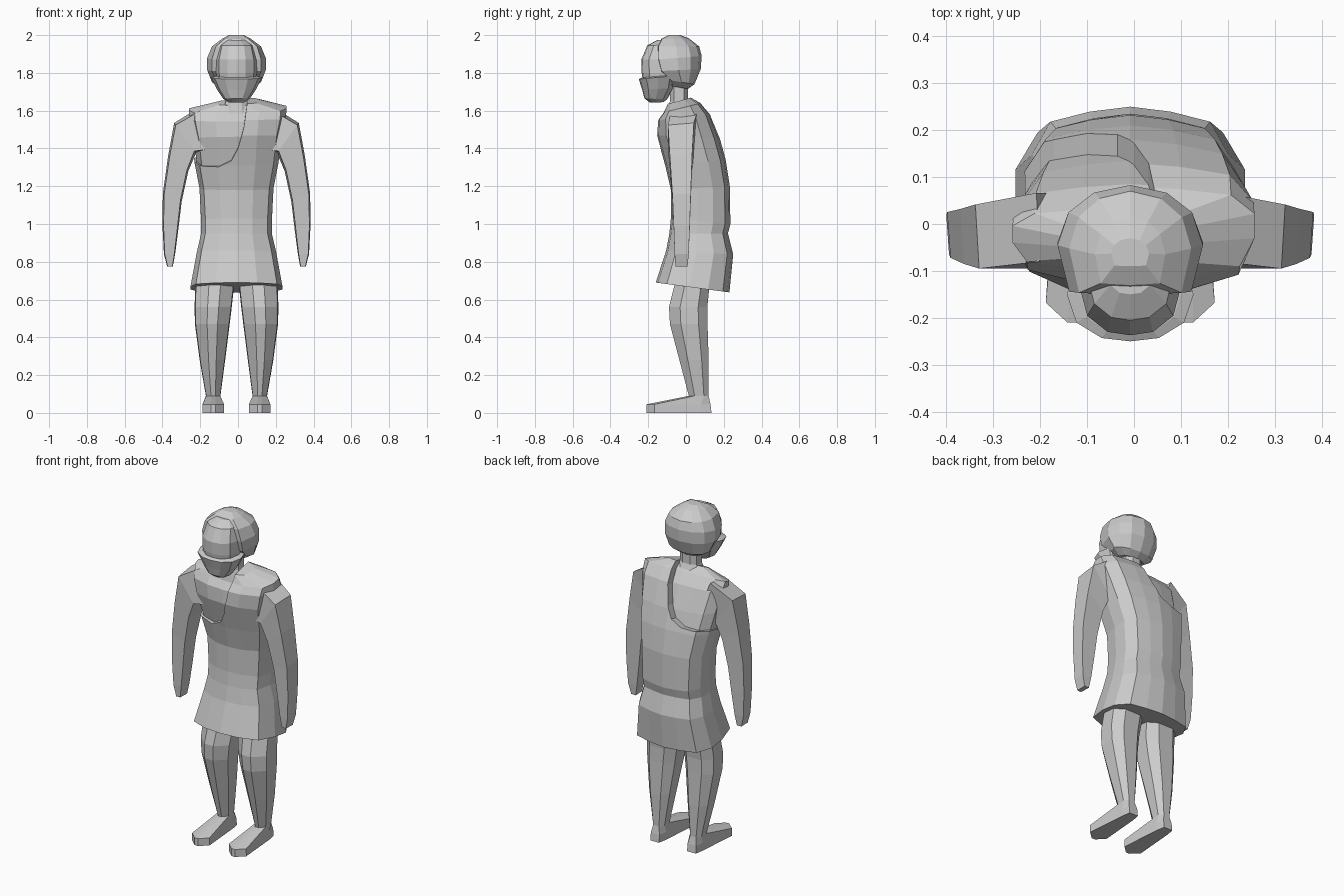
import bpy, bmesh

default = bpy.data.objects.get("Cube")
if default:
    bpy.data.objects.remove(default, do_unlink=True)

grey = bpy.data.materials.new("plain grey")
grey.use_nodes = True
grey.diffuse_color = (0.6, 0.6, 0.6, 1)
grey.node_tree.nodes["Principled BSDF"].inputs["Base Color"].default_value = (0.6, 0.6, 0.6, 1)

MID = -0.008  # centre line of the figure


def mirrored(half):
    """Close a half outline, listed from front to back, across the centre."""
    return half + [(-u, v) for u, v in reversed(half) if u > 0]


TORSO = mirrored([(0, -1), (.45, -.94), (.88, -.7), (1, -.1), (1, .42), (.81, .82), (.41, .94), (0, 1)])
ROUND = mirrored([(0, -1), (.45, -.93), (.85, -.6), (1, 0), (.85, .65), (.45, .93), (0, 1)])
HAIR = mirrored([(0, -1), (.4, -.98), (.84, -.95), (1, -.1), (.85, .5), (.5, .86), (0, 1)])
OCTAGON = mirrored([(.45, -1), (1, -.55), (1, .55), (.45, 1)])
LEG = mirrored([(.3, -1), (.96, -.42), (1, .52), (.5, 1)])
FOOT = mirrored([(.2, -1), (1, -.75), (.65, .7), (.5, 1)])
ARM = mirrored([(.86, -1), (1, .95)])


def make_object(name, bm):
    bmesh.ops.recalc_face_normals(bm, faces=bm.faces)
    mesh = bpy.data.meshes.new(name)
    bm.to_mesh(mesh)
    bm.free()
    mesh.materials.append(grey)
    obj = bpy.data.objects.new(name, mesh)
    bpy.context.collection.objects.link(obj)
    return obj


def loft(name, shapes, rings, side=1):
    """Skin rings of (x0, x1, y0, y1, z, rise over x, rise over y)."""
    bm = bmesh.new()
    loops = []
    if not isinstance(shapes[0], list):
        shapes = [shapes] * len(rings)
    for shape, (x0, x1, y0, y1, z, dx, dy) in zip(shapes, rings):
        loops.append([bm.verts.new((MID + side * ((x0 + x1) / 2 + u * (x1 - x0) / 2),
                                    (y0 + y1) / 2 + v * (y1 - y0) / 2,
                                    z + u * dx + v * dy)) for u, v in shape])
    for a, b in zip(loops, loops[1:]):
        n = len(a)
        for i in range(n):
            j = (i + 1) % n
            bm.faces.new((a[i], a[j], b[j], b[i]))
    bm.faces.new(loops[0])
    bm.faces.new(loops[-1])
    return make_object(name, bm)


def upright(name, shape, rows):
    """Symmetric loft from rows of (half width, front, back, front z, back z)."""
    return loft(name, shape, [(-w, w, f, b, (zf + zb) / 2, 0, (zb - zf) / 2)
                              for w, f, b, zf, zb in rows])


# Tunic and the body beneath it
tunic_rows = [
    (.244, -.16, .23, .69, .638),
    (.21, -.105, .25, .86, .84),
    (.187, -.088, .222, .95, .95),
    (.187, -.08, .235, 1.03, 1.0),
    (.196, -.08, .232, 1.18, 1.2),
    (.222, -.11, .21, 1.31, 1.34),
    (.242, -.155, .18, 1.47, 1.45),
    (.262, -.15, .13, 1.55, 1.58),
    (.265, -.12, .08, 1.59, 1.64),
    (.12, -.1, .03, 1.635, 1.67),
]
tunic = upright("tunic", TORSO, tunic_rows)
upright("bare_torso", TORSO, [(w - .014, f + .02, b - .045, zf - .008, zb - .015)
                              for w, f, b, zf, zb in tunic_rows[4:]])

# Cut the slanting neckline, higher at the back, so that one shoulder is bare
neckline = [(.05, 1.8), (.05, 1.56), (.03, 1.43), (0, 1.32), (-.035, 1.25),
            (-.1, 1.215), (-.17, 1.21), (-.5, 1.24), (-.5, 1.8)]
bm = bmesh.new()
front = bm.faces.new([bm.verts.new((x, -.5, z)) for x, z in neckline])
extruded = bmesh.ops.extrude_face_region(bm, geom=[front])["geom"]
bmesh.ops.translate(bm, vec=(0, 1, .22), verts=[g for g in extruded if isinstance(g, bmesh.types.BMVert)])
cutter = make_object("neckline_cutter", bm)
cutter.hide_render = True
cut = tunic.modifiers.new("neckline", "BOOLEAN")
cut.operation = "DIFFERENCE"
cut.solver = "EXACT"
cut.object = cutter
bpy.context.view_layer.objects.active = tunic
bpy.ops.object.modifier_apply(modifier=cut.name)
bpy.data.objects.remove(cutter, do_unlink=True)

# Arms, and legs that run into the feet
for side, label in ((1, "left"), (-1, "right")):
    loft(label + "_arm", ARM, [
        (.1, .2, -.08, .07, 1.5, .115, 0),
        (.215, .33, -.095, .045, 1.455, .08, 0),
        (.255, .362, -.085, .035, 1.32, .04, 0),
        (.29, .39, -.072, .028, 1.14, .02, 0),
        (.308, .392, -.065, .022, .98, .01, 0),
        (.325, .384, -.06, .016, .84, 0, 0),
        (.337, .367, -.055, .01, .775, 0, 0),
    ], side)
    loft(label + "_leg", [FOOT, FOOT] + [LEG] * 6, [
        (.065, .18, -.21, .135, 0, 0, 0),
        (.065, .18, -.21, .13, .045, 0, 0),
        (.085, .162, .015, .12, .09, 0, 0),
        (.06, .195, -.035, .12, .28, 0, 0),
        (.036, .22, -.085, .114, .47, 0, 0),
        (.025, .222, -.09, .113, .56, 0, 0),
        (.012, .218, -.06, .125, .68, 0, 0),
        (.01, .18, -.03, .14, .8, 0, 0),
    ], side)

# Neck and head
upright("neck", OCTAGON, [
    (.075, -.1, .03, 1.58, 1.62),
    (.055, -.085, .01, 1.65, 1.66),
    (.055, -.085, .01, 1.76, 1.76),
])
upright("hair", HAIR, [
    (.085, -.075, .01, 1.73, 1.715),
    (.13, -.08, .045, 1.76, 1.74),
    (.155, -.135, .078, 1.81, 1.82),
    (.155, -.15, .083, 1.87, 1.89),
    (.13, -.152, .07, 1.94, 1.94),
    (.075, -.13, .015, 1.98, 1.983),
    (.04, -.09, -.03, 2.0, 2.0),
])
upright("face", ROUND, [
    (.1, -.225, -.03, 1.74, 1.74),
    (.108, -.235, -.03, 1.8, 1.8),
    (.108, -.237, -.03, 1.87, 1.87),
    (.09, -.205, -.03, 1.945, 1.95),
    (.05, -.15, -.05, 1.975, 1.975),
])
upright("face_covering", ROUND, [
    (.04, -.19, -.12, 1.642, 1.645),
    (.07, -.22, -.1, 1.665, 1.66),
    (.105, -.232, -.065, 1.71, 1.72),
    (.135, -.25, -.05, 1.767, 1.785),
    (.11, -.235, -.05, 1.775, 1.79),
])
